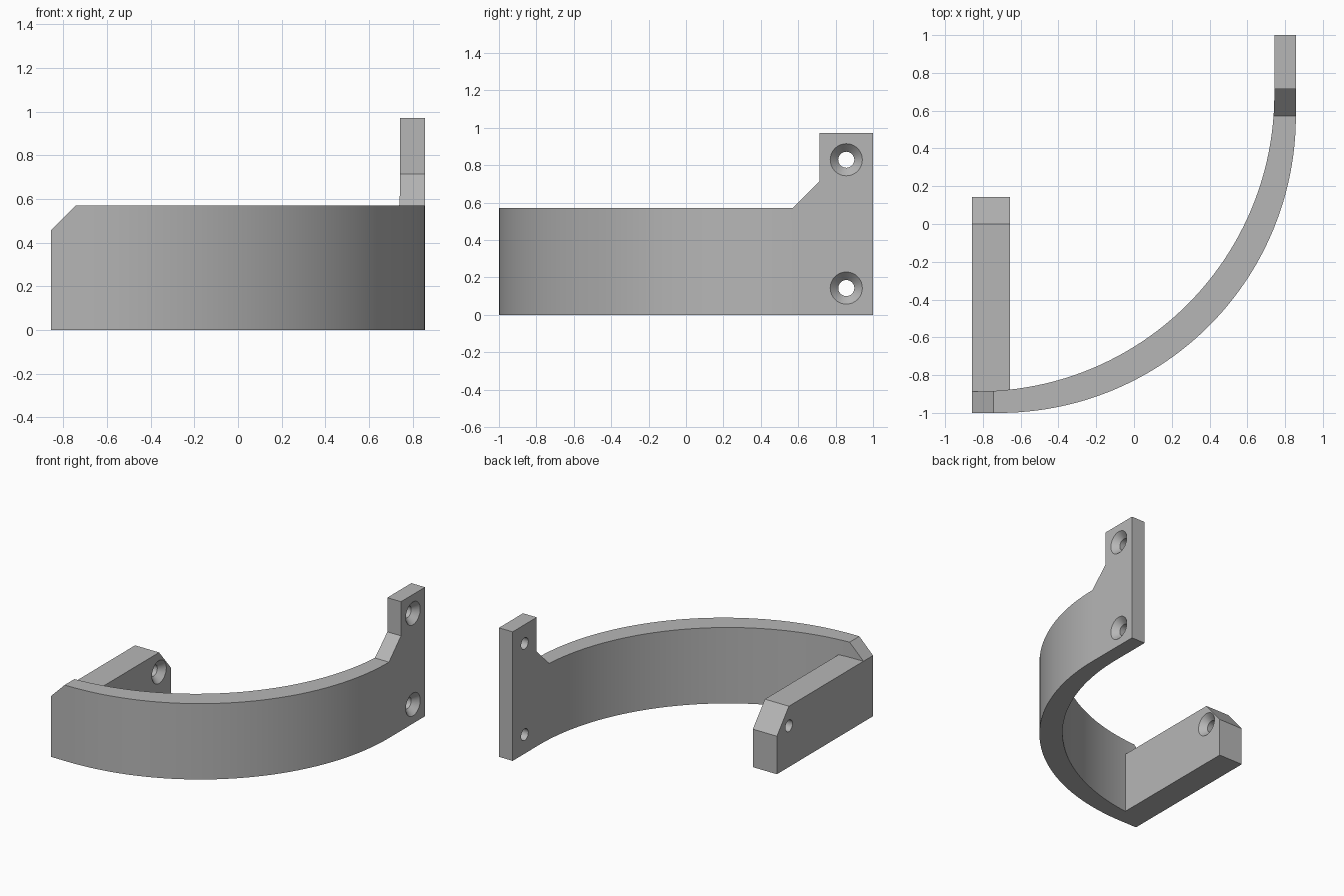
import bpy, bmesh
from math import sin, cos, pi, radians
from mathutils import Vector, Matrix

cube = bpy.data.objects.get("Cube")
if cube:
    bpy.data.objects.remove(cube, do_unlink=True)

grey = bpy.data.materials.new("plain grey")
grey.use_nodes = True
colour = (0.47, 0.47, 0.47, 1)
grey.diffuse_color = colour
grey.node_tree.nodes["Principled BSDF"].inputs["Base Color"].default_value = colour

W, T = 0.857, 0.114           # half width, wall thickness
BAND_H, PLATE_H = 0.571, 0.971
BAR_H = BAND_H - T
R = 1.571                     # bend radius of both curved faces


def finish(bm, name):
    bmesh.ops.recalc_face_normals(bm, faces=bm.faces)
    mesh = bpy.data.meshes.new(name)
    bm.to_mesh(mesh)
    bm.free()
    mesh.materials.append(grey)
    obj = bpy.data.objects.new(name, mesh)
    bpy.context.collection.objects.link(obj)
    return obj


def prism(name, outline, place, start, end):
    """Extrude a 2D outline; place(a, b, depth) gives the 3D point."""
    bm = bmesh.new()
    face = bm.faces.new([bm.verts.new(place(a, b, start)) for a, b in outline])
    new = bmesh.ops.extrude_face_region(bm, geom=[face])["geom"]
    shift = Vector(place(0, 0, end)) - Vector(place(0, 0, start))
    bmesh.ops.translate(bm, vec=shift,
                        verts=[v for v in new if isinstance(v, bmesh.types.BMVert)])
    return finish(bm, name)


def along_x(a, b, d):
    return (d, a, b)


def along_y(a, b, d):
    return (a, d, b)


def along_z(a, b, d):
    return (a, b, d)


def combine(target, tool, operation):
    tool.hide_render = True
    mod = target.modifiers.new(operation, "BOOLEAN")
    mod.operation, mod.solver, mod.object = operation, "EXACT", tool
    bpy.context.view_layer.objects.active = target
    bpy.ops.object.modifier_apply(modifier=mod.name)
    bpy.data.objects.remove(tool, do_unlink=True)


def arc(cx, cy, steps=48):
    return [(cx + R * sin(i / steps * pi / 2), cy - R * cos(i / steps * pi / 2))
            for i in range(steps + 1)]


def screw_hole(x_face, y, z):
    """Through hole along x, countersunk on the +x face."""
    bm = bmesh.new()
    rings = [(0.01, 0.086), (0, 0.086), (-0.045, 0.043), (-0.3, 0.043)]
    n = 32
    loops = [[bm.verts.new((x_face + dx, y + r * cos(2 * pi * i / n),
                            z + r * sin(2 * pi * i / n))) for i in range(n)]
             for dx, r in rings]
    for p, q in zip(loops, loops[1:]):
        for i in range(n):
            j = (i + 1) % n
            bm.faces.new((p[i], p[j], q[j], q[i]))
    bm.faces.new(loops[0])
    bm.faces.new(loops[-1])
    return finish(bm, "hole_cutter")


# Curved band with the straight plate at its rear end
outer = arc(W - R, R - 1)
inner = arc(W - T - R, R - 1 + T)
plan = [(-W, -1)] + outer + [(W, 1), (W - T, 1)] + inner[::-1] + [(-W, T - 1)]
bracket = prism("curved_bracket", plan, along_z, 0, PLATE_H)

# Side outline: low band stepping up to the tall plate
side = [(-1.1, -0.1), (1.1, -0.1), (1.1, 1.1), (0.714, 1.1),
        (0.714, 0.714), (BAND_H, BAND_H), (-1.1, BAND_H)]
combine(bracket, prism("side_cutter", side, along_x, -1.1, 1.1), "INTERSECT")

# Sloped upper corner at the front end of the band
corner = [(-W - T, BAR_H - T), (-W + 2 * T, BAND_H + T), (-W - T, BAND_H + T)]
combine(bracket, prism("corner_cutter", corner, along_y, -1.2, -0.7), "DIFFERENCE")

# Straight arm with a bevelled free end
arm = [(-0.95, 0), (0.143, 0), (0.143, 0.286), (0, BAR_H), (-0.95, BAR_H)]
combine(bracket, prism("arm", arm, along_x, -W, -0.657), "UNION")

# Countersunk screw holes in the plate and the arm
for x, y, z in ((W, 0.857, 0.143), (W, 0.857, 0.829), (-0.657, 0, 0.31)):
    combine(bracket, screw_hole(x, y, z), "DIFFERENCE")

bpy.ops.object.select_all(action="DESELECT")
bracket.select_set(True)
bpy.context.view_layer.objects.active = bracket
bpy.ops.object.shade_smooth_by_angle(angle=radians(25))
